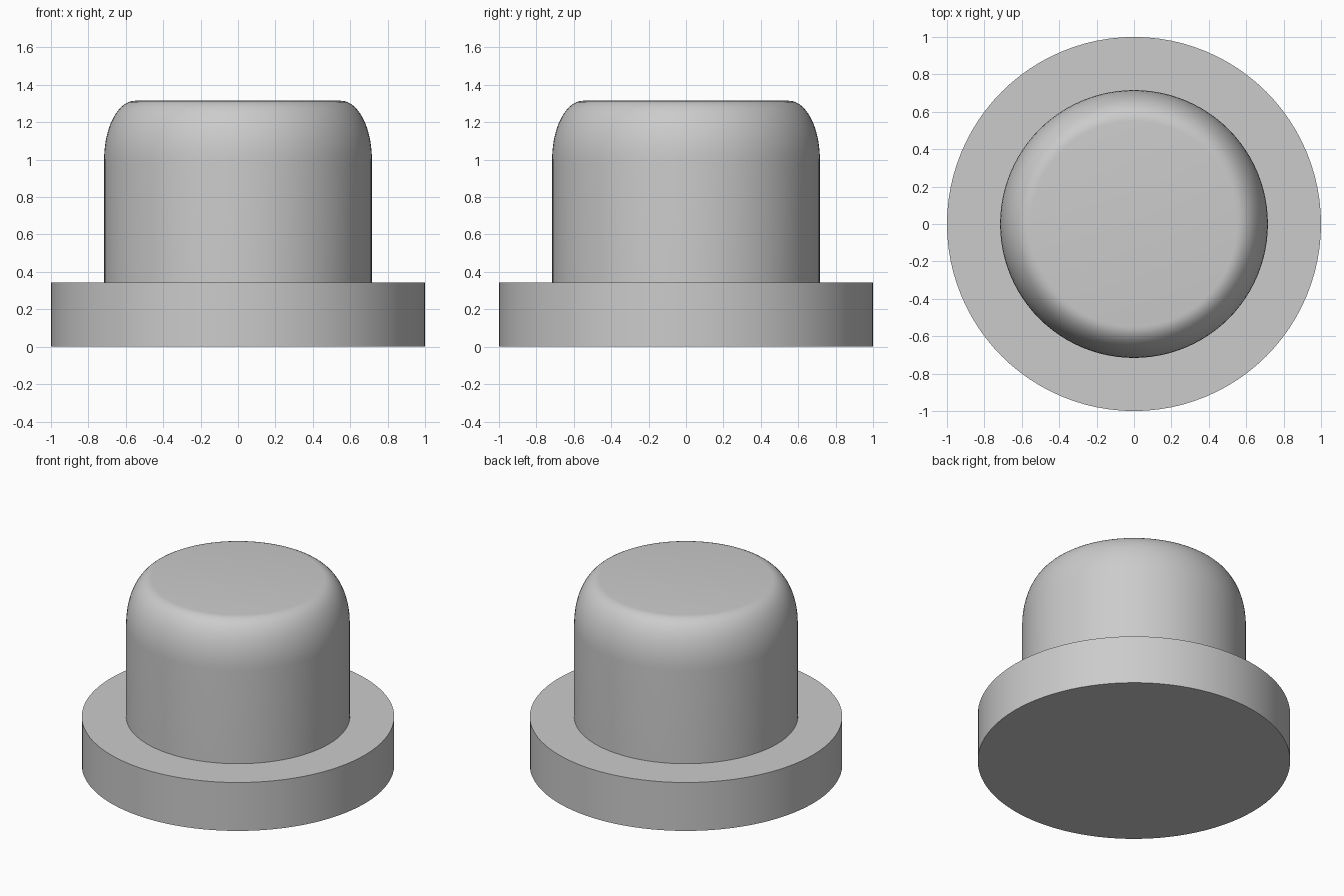
import bpy
import math

SEGMENTS = 96

cube = bpy.data.objects.get("Cube")
if cube:
    bpy.data.objects.remove(cube, do_unlink=True)

# Single plain grey
grey = bpy.data.materials.new("plain grey")
grey.use_nodes = True
colour = (0.6, 0.6, 0.6, 1.0)
grey.diffuse_color = colour
grey.node_tree.nodes["Principled BSDF"].inputs["Base Color"].default_value = colour


def lathe(name, profile):
    """Spin (radius, height) points about z and cap both ends."""
    n = SEGMENTS
    verts = [(r * math.cos(math.tau * i / n), r * math.sin(math.tau * i / n), z)
             for r, z in profile for i in range(n)]
    faces = [(k * n + i, k * n + (i + 1) % n, (k + 1) * n + (i + 1) % n, (k + 1) * n + i)
             for k in range(len(profile) - 1) for i in range(n)]
    faces.append(tuple(reversed(range(n))))
    faces.append(tuple(range(len(verts) - n, len(verts))))
    mesh = bpy.data.meshes.new(name)
    mesh.from_pydata(verts, [], faces)
    mesh.materials.append(grey)
    obj = bpy.data.objects.new(name, mesh)
    bpy.context.collection.objects.link(obj)
    bpy.ops.object.select_all(action="DESELECT")
    obj.select_set(True)
    bpy.context.view_layer.objects.active = obj
    bpy.ops.object.shade_smooth_by_angle(angle=math.radians(35))
    return obj


# Wide round base
FLANGE_TOP = 0.342
lathe("base_flange", [(1.0, 0.0), (1.0, FLANGE_TOP)])

# Cap with straight wall and elliptical shoulder up to a flat top
RADIUS, TOP = 0.716, 1.315
FLAT, SHOULDER = 0.55, 1.0
STEPS = 14
shoulder = []
for s in range(STEPS + 1):
    a = math.pi / 2 * s / STEPS
    shoulder.append((FLAT + (RADIUS - FLAT) * math.cos(a),
                     SHOULDER + (TOP - SHOULDER) * math.sin(a)))
lathe("button_cap", [(RADIUS, FLANGE_TOP)] + shoulder)
